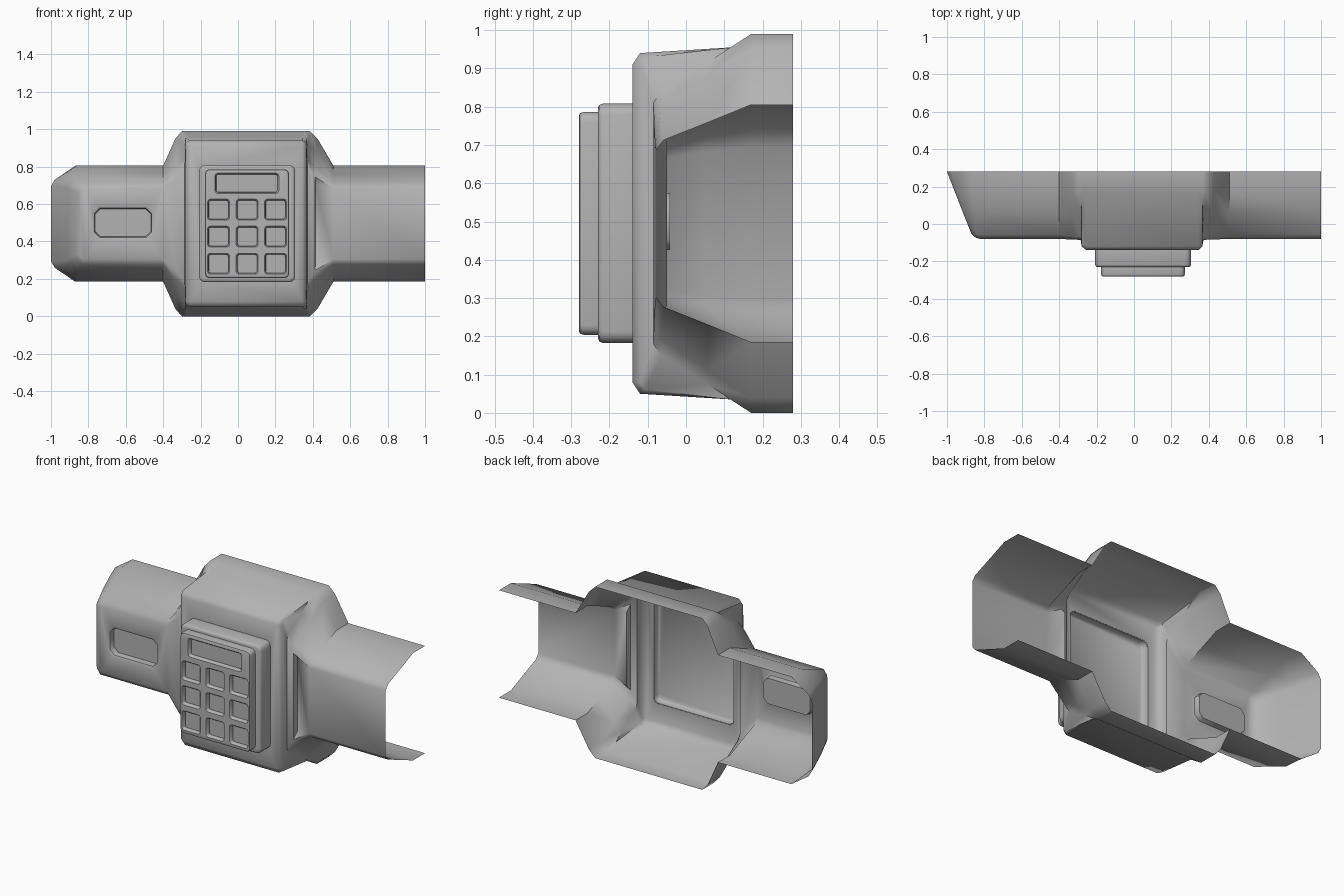
import bpy, bmesh, math

if "Cube" in bpy.data.objects:
    bpy.data.objects.remove(bpy.data.objects["Cube"])

CZ = 0.495  # mid height, the shell is mirrored above and below it
GREY = bpy.data.materials.new("dark_grey")
GREY.diffuse_color = (0.45, 0.45, 0.45, 1)
GREY.use_nodes = True
GREY.node_tree.nodes["Principled BSDF"].inputs["Base Color"].default_value = GREY.diffuse_color


def rounded_rect(bm, rect, r, y, inset=0.0, segs=3):
    """Loop of verts in the xz plane with rounded (or cut, segs=1) corners."""
    x0, x1, z0, z1 = rect
    x0, x1, z0, z1 = x0 + inset, x1 - inset, z0 + inset, z1 - inset
    r = max(r - inset * 0.5, 0.004)
    verts = []
    corners = [(x1 - r, z1 - r), (x0 + r, z1 - r), (x0 + r, z0 + r), (x1 - r, z0 + r)]
    for q, (cx, cz) in enumerate(corners):
        for s in range(segs + 1):
            a = math.pi / 2 * (q + s / segs)
            verts.append(bm.verts.new((cx + r * math.cos(a), y, cz + r * math.sin(a))))
    return verts


def stack(bm, rect, r, rings, segs=3, close_start=False):
    """Skin a series of (y, inset) rings and cap the last; returns first loop and cap."""
    loops = [rounded_rect(bm, rect, r, y, i, segs) for y, i in rings]
    n = len(loops[0])
    for a, b in zip(loops, loops[1:]):
        for k in range(n):
            bm.faces.new((a[k], a[(k + 1) % n], b[(k + 1) % n], b[k]))
    if close_start:
        bm.faces.new(loops[0])
    return loops[0], bm.faces.new(loops[-1])


def punch(bm, face, rect, r, rings, segs=3):
    """Replace a flat face by one with a raised or sunk rounded panel."""
    edges = list(face.edges)
    bmesh.ops.delete(bm, geom=[face], context='FACES_ONLY')
    loop, cap = stack(bm, rect, r, rings, segs)
    n = len(loop)
    edges += [bm.edges.get((loop[k], loop[(k + 1) % n])) for k in range(n)]
    bmesh.ops.triangle_fill(bm, edges=edges, use_beauty=True, normal=(0, -1, 0))
    return cap


def finish(bm, name, angle=35):
    me = bpy.data.meshes.new(name)
    bm.to_mesh(me)
    bm.free()
    me.materials.append(GREY)
    ob = bpy.data.objects.new(name, me)
    bpy.context.collection.objects.link(ob)
    me.shade_smooth()
    me.set_sharp_from_angle(angle=math.radians(angle))
    return ob


# Half cross-sections (y, half height), back edge to front face
ARM = [(.28, .31), (.17, .31), (.06, .265), (-.058, .218), (-.08, .19)]
RISE = [(.28, .455), (.17, .455), (.055, .385), (-.067, .30), (-.083, .25)]
SHOULDER = [(.28, .495), (.17, .495), (.055, .42), (-.065, .345), (-.085, .315)]
WALL = [(.28, .495), (.17, .495), (.12, .46), (-.105, .435), (-.12, .415)]
BODY = [(.28, .495), (.17, .495), (.12, .46), (-.12, .445), (-.14, .415)]
END = [(.28, .2), (.17, .2), (.05, .19), (-.05, .17), (-.07, .16)]
END2 = [(.28, .235), (.17, .235), (.05, .215), (-.055, .19), (-.075, .175)]

# (x of each profile point, profile) from the closed left end to the open right end
stations = [
    ((-1, -.957, -.91, -.87, -.85), END),
    ((-.98, -.94, -.9, -.863, -.842), END2),
    ((-.87, -.86, -.85, -.84, -.82), ARM),
    ((-.4,) * 5, ARM),
    ((-.335, -.335, -.33, -.33, -.33), RISE),
    ((-.3, -.3, -.285, -.285, -.285), SHOULDER),
    ((-.28,) * 5, WALL),
    ((-.255,) * 5, BODY),
    ((.345,) * 5, BODY),
    ((.365,) * 5, WALL),
    ((.385, .385, .372, .372, .372), SHOULDER),
    ((.425, .425, .42, .415, .412), RISE),
    ((.51,) * 5, ARM),
    ((1,) * 5, ARM),
]

# Wrist shell
bm = bmesh.new()
rows = []
for xs, prof in stations:
    top = [bm.verts.new((x, y, CZ + h)) for x, (y, h) in zip(xs, prof)]
    bot = [bm.verts.new((x, y, CZ - h)) for x, (y, h) in zip(xs, prof)]
    rows.append(top + bot[::-1])
fronts = []
for a, b in zip(rows, rows[1:]):
    for k in range(9):
        f = bm.faces.new((a[k], a[k + 1], b[k + 1], b[k]))
        if k == 4:
            fronts.append(f)
for k in range(4):  # closed left end
    a = rows[0]
    bm.faces.new((a[k], a[k + 1], a[8 - k], a[9 - k]))

# Wedge-shaped slot between body and right arm
bm.faces.remove(fronts[11])
a_t, a_b, b_t, b_b = rows[11][4], rows[11][5], rows[12][4], rows[12][5]
s_t, s_b = [bm.verts.new((.414, -.05, CZ + h)) for h in (.215, -.215)]
for f in ((a_t, a_b, s_b, s_t), (s_t, s_b, b_b, b_t), (a_t, s_t, b_t), (a_b, b_b, s_b)):
    bm.faces.new(f)

# Sunk side button, and the shallow pocket behind the keypad
base_rect = (-.208, .305, .183, .808)
punch(bm, fronts[2], (-.78, -.45, .41, .59), .035,
      [(-.08, 0), (-.074, .012), (-.042, .016)], segs=1)
cap = punch(bm, fronts[7], base_rect, .03,
            [(-.14, .003), (-.172, .003), (-.18, .012)])
bmesh.ops.recalc_face_normals(bm, faces=bm.faces)
if cap.normal.y > 0:
    bmesh.ops.reverse_faces(bm, faces=bm.faces)
finish(bm, "wrist_shell", 52)

# Raised keypad base
bm = bmesh.new()
_, cap = stack(bm, base_rect, .03, [(-.139, 0), (-.218, 0), (-.227, .004), (-.23, .013)])
bmesh.ops.recalc_face_normals(bm, faces=bm.faces)
if cap.normal.y > 0:
    bmesh.ops.reverse_faces(bm, faces=bm.faces)
finish(bm, "keypad_base", 50)

# Keypad plate
bm = bmesh.new()
stack(bm, (-.176, .272, .204, .786), .025,
      [(-.2305, 0), (-.268, 0), (-.277, .003), (-.28, .01)], close_start=True)
bmesh.ops.recalc_face_normals(bm, faces=bm.faces)
plate = finish(bm, "keypad_plate")

# Cutter for the screen and the nine keys
bm = bmesh.new()
pits = [(-.123, .218, .657, .765)]
for x in (-.163, -.01, .142):
    for z in (.225, .37, .514):
        pits.append((x, x + .118, z, z + .112))
for p in pits:
    stack(bm, p, .014, [(-.3, -.004), (-.28, 0), (-.274, .005), (-.258, .007)],
          segs=2, close_start=True)
bmesh.ops.recalc_face_normals(bm, faces=bm.faces)
cutter = finish(bm, "key_cutter")
cutter.hide_render = True

mod = plate.modifiers.new("keys", 'BOOLEAN')
mod.operation = 'DIFFERENCE'
mod.solver = 'EXACT'
mod.object = cutter
bpy.context.view_layer.objects.active = plate
bpy.ops.object.modifier_apply(modifier=mod.name)
bpy.data.objects.remove(cutter)
plate.data.shade_smooth()
plate.data.set_sharp_from_angle(angle=math.radians(35))
